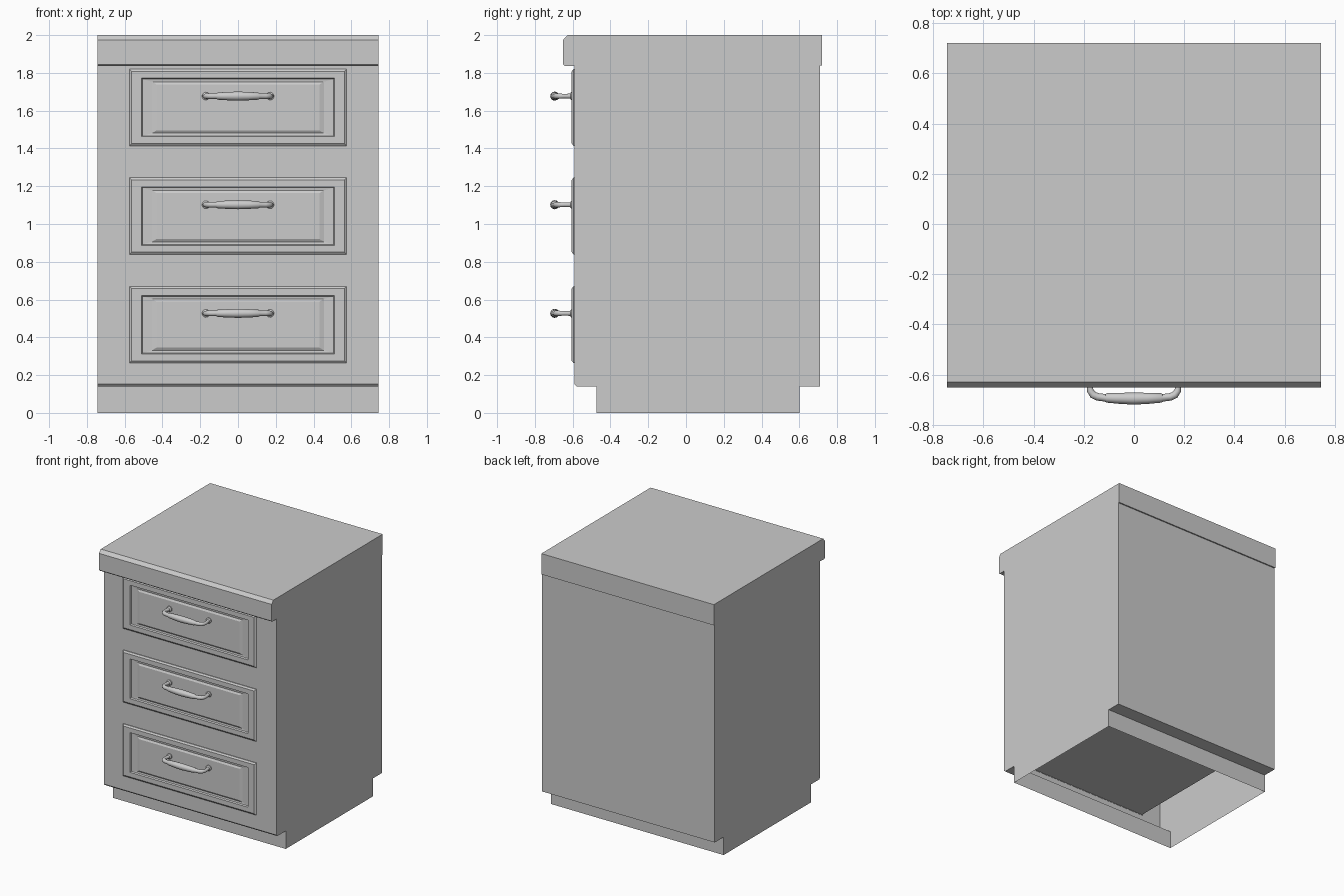
import bpy, bmesh, math
from mathutils import Vector

if "Cube" in bpy.data.objects:
    bpy.data.objects.remove(bpy.data.objects["Cube"])

HALF_W = 0.745
DRAWER_Z = (0.467, 1.042, 1.617)


def finish(name, bm, smooth=False):
    bmesh.ops.recalc_face_normals(bm, faces=bm.faces)
    mesh = bpy.data.meshes.new(name)
    bm.to_mesh(mesh)
    bm.free()
    obj = bpy.data.objects.new(name, mesh)
    bpy.context.collection.objects.link(obj)
    if smooth:
        bpy.ops.object.select_all(action='DESELECT')
        obj.select_set(True)
        bpy.context.view_layer.objects.active = obj
        bpy.ops.object.shade_smooth_by_angle(angle=math.radians(35))
    return obj


def bridge(bm, a, b):
    n = len(a)
    for i in range(n):
        bm.faces.new((a[i], a[(i + 1) % n], b[(i + 1) % n], b[i]))


def extrude_x(name, profile, open_bottom=False):
    """Extrude a closed (y, z) profile across the cabinet width."""
    bm = bmesh.new()
    left, right = [[bm.verts.new((x, y, z)) for y, z in profile] for x in (-HALF_W, HALF_W)]
    bridge(bm, left, right)
    bm.faces.new(left)
    bm.faces.new(right)
    bmesh.ops.recalc_face_normals(bm, faces=bm.faces)
    if open_bottom:
        floor = [f for f in bm.faces if all(v.co.z < 0.001 for v in f.verts)]
        bmesh.ops.delete(bm, geom=floor, context='FACES_ONLY')
    return finish(name, bm)


def rect_rings(name, cz, rings):
    """Stack of rectangles (half width, half height, y), capped at the last one."""
    bm = bmesh.new()
    loops = [[bm.verts.new((sx * w, y, cz + sz * h))
              for sx, sz in ((-1, -1), (1, -1), (1, 1), (-1, 1))] for w, h, y in rings]
    for a, b in zip(loops, loops[1:]):
        bridge(bm, a, b)
    bm.faces.new(loops[0])
    bm.faces.new(loops[-1])
    return finish(name, bm)


def drawer_tray(name, cz):
    """Open-topped box behind a drawer front."""
    bm = bmesh.new()
    w, h, y0, y1, t = 0.57, 0.20, -0.588, 0.60, 0.02
    corners = ((-1, 0), (1, 0), (1, 1), (-1, 1))

    def ring(inset, z):
        return [bm.verts.new((s * (w - inset), (y1 - inset) if k else (y0 + inset), z))
                for s, k in corners]
    loops = [ring(0, cz - h), ring(0, cz + h), ring(t, cz + h), ring(t, cz - h + t)]
    for a, b in zip(loops, loops[1:]):
        bridge(bm, a, b)
    bm.faces.new(loops[0])
    bm.faces.new(loops[-1])
    return finish(name, bm)


def handle(name, cz, sides=12):
    """Tube swept along a bowed path, with varying radius."""
    half = [(0.170, -0.596, 0.021), (0.170, -0.608, 0.021), (0.171, -0.614, 0.013),
            (0.176, -0.645, 0.012), (0.174, -0.664, 0.013), (0.163, -0.680, 0.015),
            (0.145, -0.688, 0.015), (0.114, -0.692, 0.015), (0.108, -0.692, 0.019),
            (0.055, -0.694, 0.022)]
    path = half + [(0, -0.695, 0.024)] + [(-x, y, r) for x, y, r in reversed(half)]
    bm = bmesh.new()
    loops = []
    for i, (x, y, r) in enumerate(path):
        p, q = path[max(i - 1, 0)], path[min(i + 1, len(path) - 1)]
        tangent = Vector((q[0] - p[0], q[1] - p[1], 0)).normalized()
        side = Vector((-tangent.y, tangent.x, 0))
        loop = []
        for k in range(sides):
            a = 2 * math.pi * k / sides
            loop.append(bm.verts.new(Vector((x, y, cz)) + side * (r * math.cos(a))
                                     + Vector((0, 0, r * math.sin(a)))))
        loops.append(loop)
    for a, b in zip(loops, loops[1:]):
        bridge(bm, a, b)
    bm.faces.new(loops[0])
    bm.faces.new(loops[-1])
    return finish(name, bm, smooth=True)


# Carcass with recessed plinth, hollow underneath
extrude_x("cabinet_body", [
    (-0.475, 0), (-0.475, 0.14), (-0.578, 0.14), (-0.59, 0.152), (-0.59, 1.84),
    (0.71, 1.84), (0.71, 0.14), (0.60, 0.14), (0.60, 0)], open_bottom=True)

# Worktop with chamfered front edge
extrude_x("worktop", [
    (-0.65, 1.845), (-0.65, 1.975), (-0.628, 2.0), (0.72, 2.0), (0.72, 1.838),
    (-0.585, 1.838), (-0.64, 1.836)])

# Drawers: panelled front, tray and pull
for n, z in enumerate(DRAWER_Z, 1):
    rect_rings(f"drawer_front_{n}", z, [
        (0.575, 0.203, -0.588), (0.575, 0.203, -0.596), (0.563, 0.191, -0.605),
        (0.51, 0.155, -0.605), (0.505, 0.150, -0.594), (0.455, 0.136, -0.592),
        (0.432, 0.122, -0.600)])
    drawer_tray(f"drawer_tray_{n}", z)
    handle(f"drawer_handle_{n}", z + 0.06)
